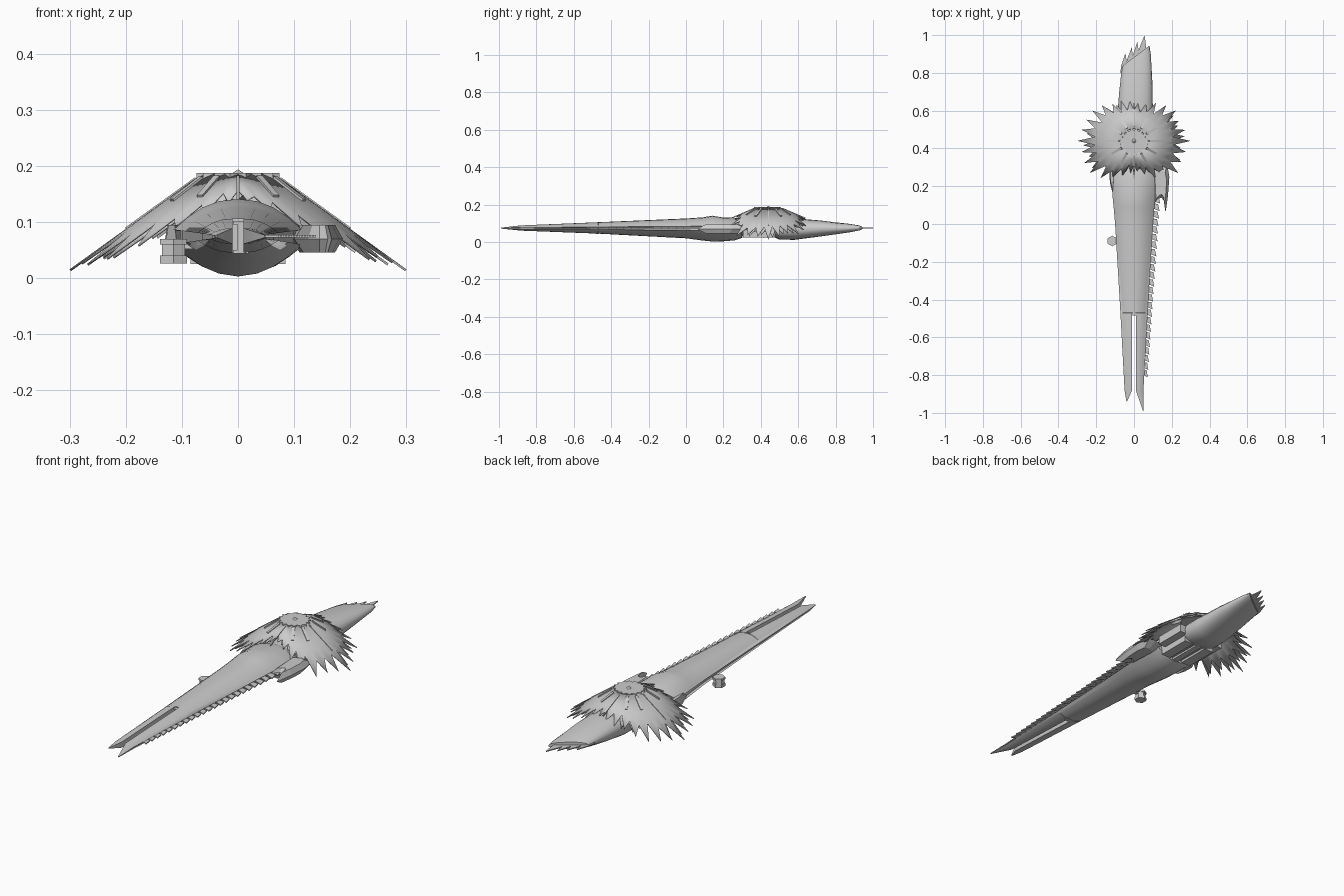
import bpy, bmesh, math, random
from mathutils import Vector, Matrix

if "Cube" in bpy.data.objects:
    bpy.data.objects.remove(bpy.data.objects["Cube"])

random.seed(4)
GREY = bpy.data.materials.new("hull_grey")
GREY.diffuse_color = (0.6, 0.6, 0.6, 1)
GREY.use_nodes = True
GREY.node_tree.nodes["Principled BSDF"].inputs["Base Color"].default_value = GREY.diffuse_color


def finish(name, bm, smooth=None, solid=0):
    bmesh.ops.remove_doubles(bm, verts=bm.verts, dist=0.0002)
    bmesh.ops.recalc_face_normals(bm, faces=bm.faces)
    me = bpy.data.meshes.new(name)
    bm.to_mesh(me)
    bm.free()
    me.materials.append(GREY)
    ob = bpy.data.objects.new(name, me)
    bpy.context.collection.objects.link(ob)
    if solid:
        m = ob.modifiers.new("thickness", 'SOLIDIFY')
        m.thickness = solid
    if smooth:
        bpy.ops.object.select_all(action='DESELECT')
        ob.select_set(True)
        bpy.context.view_layer.objects.active = ob
        bpy.ops.object.shade_smooth_by_angle(angle=math.radians(smooth))
    return ob


def loft(bm, rings, skip=lambda i, j: False):
    vs = [[bm.verts.new(p) for p in r] for r in rings]
    n = len(vs[0])
    for i in range(len(vs) - 1):
        for j in range(n):
            if not skip(i, j):
                k = (j + 1) % n
                bm.faces.new((vs[i][j], vs[i][k], vs[i + 1][k], vs[i + 1][j]))
    bm.faces.new(vs[0])
    bm.faces.new(vs[-1])


def box(bm, centre, size, rot=Matrix.Identity(4)):
    m = Matrix.Translation(centre) @ rot @ Matrix.Diagonal((*size, 1))
    bmesh.ops.create_cube(bm, size=1, matrix=m)


# Main hull: two mirrored halves with a slot between the front prongs
# station: y, inner x, outer x, top z, bottom z
STATIONS = [(-0.88, 0.010, 0.050, 0.089, 0.061), (-0.47, 0.010, 0.072, 0.106, 0.045),
            (-0.469, 0, 0.072, 0.106, 0.045), (0, 0, 0.100, 0.126, 0.020),
            (0.09, 0, 0.108, 0.132, 0.008), (0.14, 0, 0.113, 0.141, 0.003),
            (0.20, 0, 0.117, 0.131, 0.004), (0.26, 0, 0.120, 0.130, 0.009),
            (0.30, 0, 0.105, 0.118, 0.022)]
ARC = (0, 0.3, 0.55, 0.78, 0.92, 1)


def half_ring(s, y, x0, xe, zt, zb):
    up, lo = 0.075 + (zt - 0.075) * 0.18, 0.072 - (0.072 - zb) * 0.18
    g = xe - (xe - x0) * 0.12
    pts = [(x0 + (xe - x0) * t, up + (zt - up) * (1 - t ** 2.2)) for t in ARC]
    pts += [(g, up - 0.001), (g, lo + 0.001)]
    pts += [(x0 + (xe - x0) * t, lo - (lo - zb) * (1 - t ** 2.0)) for t in reversed(ARC)]
    return [(s * x, y, z) for x, z in pts]


bm = bmesh.new()
for s, tip in ((-1, (-0.94, 0.037, 0.040, 0.077, 0.072)), (1, (-0.99, 0.047, 0.050, 0.077, 0.072))):
    st = [tip] + STATIONS
    last = len(ARC) * 2 + 1
    loft(bm, [half_ring(s, *a) for a in st], lambda i, j: j == last and i >= 3)
finish("main_hull", bm, 35)

# I-shaped brace at the root of the slot
bm = bmesh.new()
box(bm, (0.005, -0.475, 0.073), (0.012, 0.02, 0.055))
for z in (0.047, 0.099):
    box(bm, (0.005, -0.475, z), (0.028, 0.02, 0.006))
finish("slot_brace", bm)

# Row of barbs on the right edge
bm = bmesh.new()
N = 24
for i in range(N):
    y = -0.80 + 0.92 * i / (N - 1)
    x = 0.048 + 0.055 * (y + 0.88) / 0.9
    w = 0.020 + 0.010 * i / N
    outline = [(x - 0.012, y + 0.03), (x + w * 0.7, y + 0.026), (x + w, y - 0.012), (x - 0.012, y + 0.004)]
    loft(bm, [[(a, b, z) for a, b in outline] for z in (0.072, 0.077)])
finish("edge_barbs", bm)

# Hooked claw on the right and a small fin on the left
bm = bmesh.new()
CLAW = [(0.09, 0.31), (0.14, 0.33), (0.175, 0.32), (0.187, 0.25), (0.18, 0.15), (0.167, 0.06),
        (0.160, 0.12), (0.145, 0.14), (0.125, 0.13), (0.10, 0.10)]
FIN = [(-0.10, 0.31), (-0.13, 0.29), (-0.128, 0.22), (-0.11, 0.15)]
for shape in (CLAW, FIN):
    cx = sum(p[0] for p in shape) / len(shape)
    cy = sum(p[1] for p in shape) / len(shape)
    loft(bm, [[(cx + (x - cx) * k, cy + (y - cy) * k, z) for x, y in shape]
              for k, z in ((0.65, 0.046), (1, 0.070), (0.65, 0.095))])
finish("side_claws", bm)

# Tail hull with a slanted end
bm = bmesh.new()
rings = []
for y, xl, xr, zt, zb, slant in ((0.28, -0.085, 0.085, 0.115, 0.035, 0), (0.46, -0.085, 0.09, 0.125, 0.032, 0),
                                 (0.50, -0.09, 0.10, 0.127, 0.013, 0), (0.58, -0.088, 0.10, 0.127, 0.012, 0),
                                 (0.72, -0.078, 0.098, 0.115, 0.030, 0.2), (0.85, -0.067, 0.089, 0.099, 0.050, 0.6),
                                 (0.89, -0.060, 0.082, 0.092, 0.059, 0.75)):
    ring = []
    for k in range(20):
        a = math.tau * k / 20
        c, s_ = math.cos(a), math.sin(a)
        x = (xl + xr) / 2 + (xr - xl) / 2 * math.copysign(abs(c) ** 0.8, c)
        z = (zt + zb) / 2 + (zt - zb) / 2 * math.copysign(abs(s_) ** 0.9, s_)
        ring.append((x, y + slant * (x - 0.01), z))
    rings.append(ring)
loft(bm, rings)
finish("tail_hull", bm, 35)

# Thin blades at the tail end
bm = bmesh.new()
for x, y0, tx, ty, w in ((-0.05, 0.80, -0.045, 0.905, 0.022), (-0.02, 0.83, -0.012, 0.935, 0.022),
                         (0.012, 0.86, 0.018, 0.965, 0.02), (0.045, 0.88, 0.056, 1.0, 0.026)):
    outline = [(x - w, y0), (x + w, y0), (tx + 0.004, ty - 0.03), (tx, ty), (x - w * 0.8, y0 + 0.04)]
    loft(bm, [[(a, b, z) for a, b in outline] for z in (0.073, 0.078)])
finish("tail_blades", bm)

# Machinery under the mantle
bm = bmesh.new()
for s in (-1, 1):
    box(bm, (s * 0.06, 0.39, 0.043), (0.05, 0.17, 0.036))
    box(bm, (s * 0.10, 0.41, 0.075), (0.05, 0.16, 0.04))
box(bm, (0, 0.40, 0.04), (0.03, 0.22, 0.03))
finish("under_blocks", bm)

# Flared spiky mantle
CY = 0.44


def mantle_point(a, r, drop=0):
    z = 0.185 - (r - 0.065) * (0.43 + 0.29 * abs(math.cos(a))) - drop
    return (r * math.cos(a), CY + r * math.sin(a), z)


def reach(a):
    c, s_ = abs(math.cos(a)), math.sin(a)
    r = 0.215 + 0.085 * c ** 1.5
    return r + (0.02 * math.sin(2 * a) ** 2 if s_ < 0 else 0) - (0.045 * abs(s_) ** 6 if s_ < 0 else 0)


def mantle(name, count, scale, drop, phase):
    bm = bmesh.new()
    half = []
    for i in range(count):
        half.append((random.uniform(0.90, 1.0), random.uniform(0.68, 0.76)))
    rows = []
    for i in range(count * 2):
        a = math.tau * i / (count * 2) + phase
        k = (i // 2) % count
        k = min(k, count - k)
        f = half[k][0] if i % 2 == 0 else half[k][1]
        if i == 0 or i == count:
            f = 1.0
        R = reach(a) * scale
        rows.append([bm.verts.new(mantle_point(a, r, drop)) for r in (0.065, R * 0.55, R * f)])
    n = len(rows)
    for i in range(n):
        p, q = rows[i], rows[(i + 1) % n]
        for j in range(2):
            bm.faces.new((p[j], p[j + 1], q[j + 1], q[j]))
    return finish(name, bm, 20, 0.004)


mantle("mantle_outer", 30, 1.0, 0, 0)
mantle("mantle_inner", 26, 0.9, 0.012, 0.09)

# Star-edged cap and its small centre peak
bm = bmesh.new()
outline = [((0.075 if k % 2 else 0.062) * math.cos(math.pi * k / 16),
            CY - 0.005 + (0.072 if k % 2 else 0.06) * math.sin(math.pi * k / 16)) for k in range(32)]
loft(bm, [[(x, y, z) for x, y in outline] for z in (0.178, 0.187)])
bmesh.ops.create_cone(bm, segments=8, radius1=0.012, radius2=0, depth=0.008,
                      matrix=Matrix.Translation((0, CY, 0.190)))
finish("mantle_cap", bm)

# Radial ribs and thin cardinal ridges on the mantle
bm = bmesh.new()
for k in range(12):
    a = math.tau * k / 12
    long = k % 3 == 0
    p = Vector(mantle_point(a, 0.075))
    q = Vector(mantle_point(a, 0.20 if long else 0.135))
    w = 0.005 if long else 0.012
    box(bm, (p + q) / 2, ((q - p).length, w, 0.005 if long else 0.008),
        (q - p).to_track_quat('X', 'Z').to_matrix().to_4x4())
finish("mantle_ribs", bm)

# Sensor pod hanging off the left side
bm = bmesh.new()
for z, h, r in ((0.033, 0.014, 0.028), (0.050, 0.022, 0.024), (0.065, 0.010, 0.028)):
    bmesh.ops.create_cone(bm, cap_ends=True, segments=6, radius1=r, radius2=r, depth=h,
                          matrix=Matrix.Translation((-0.115, -0.09, z)))
box(bm, (-0.085, -0.09, 0.058), (0.05, 0.016, 0.012))
finish("sensor_pod", bm)
